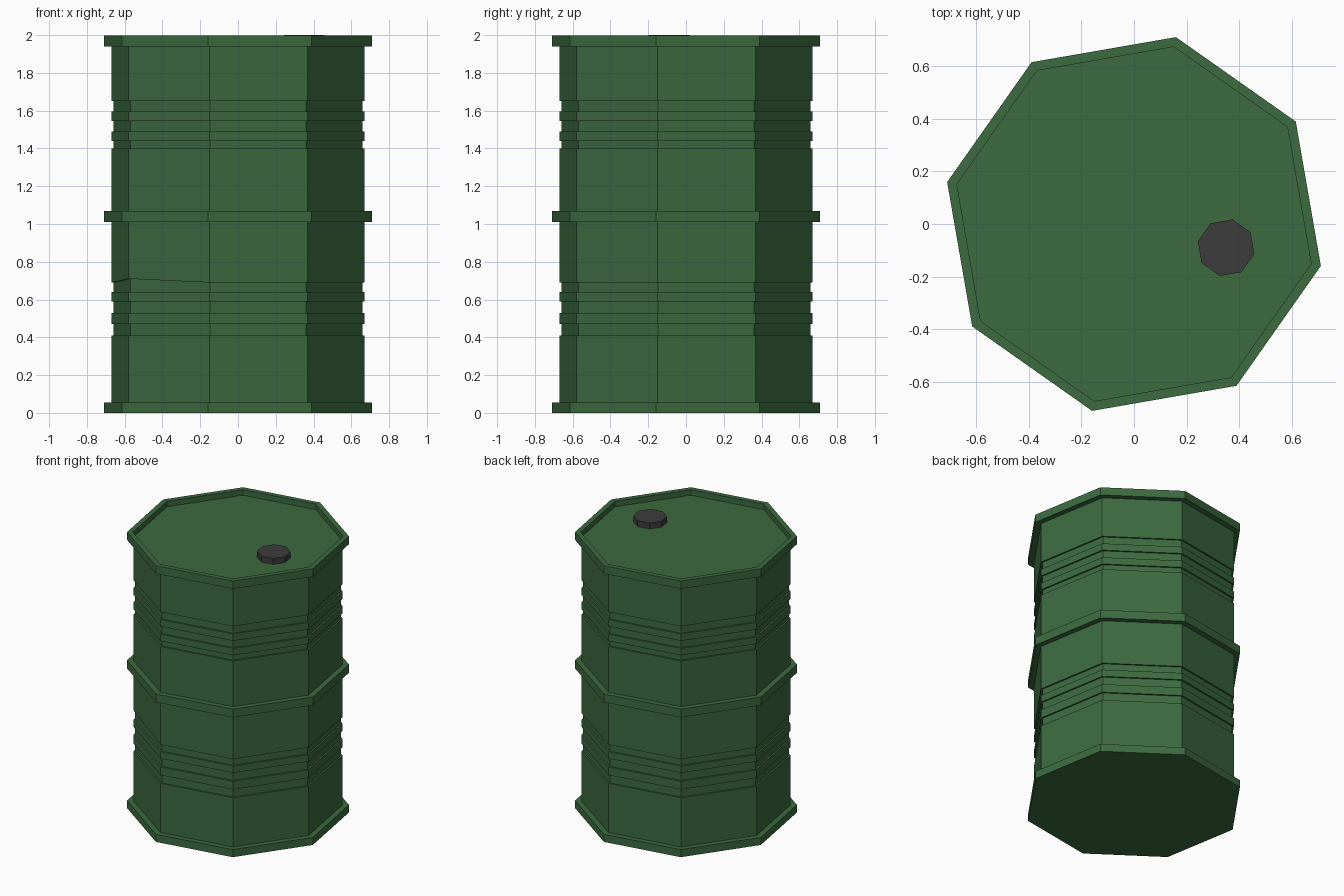
import bpy, bmesh, math

if "Cube" in bpy.data.objects:
    bpy.data.objects.remove(bpy.data.objects["Cube"])

SIDES = 8
TURN = math.radians(32.35)
BODY, GROOVE, RIM, LIP = 0.687, 0.675, 0.728, 0.69
LID_Z, RIM_Z = 1.957, 1.997


def material(name, color):
    m = bpy.data.materials.new(name)
    m.diffuse_color = (*color, 1)
    m.use_nodes = True
    m.node_tree.nodes["Principled BSDF"].inputs["Base Color"].default_value = m.diffuse_color
    return m


def lathe(name, profile, mat, center=(0, 0), dents=()):
    """Spin (radius, z) pairs into a capped flat-faced prism stack."""
    bm = bmesh.new()
    rings = []
    for r, z in profile:
        ring = []
        for k in range(SIDES):
            a = TURN + k * math.tau / SIDES
            ring.append(bm.verts.new((center[0] + r * math.cos(a),
                                      center[1] + r * math.sin(a), z)))
        rings.append(ring)
    for lo, hi in zip(rings, rings[1:]):
        for k in range(SIDES):
            n = (k + 1) % SIDES
            bm.faces.new((lo[k], lo[n], hi[n], hi[k]))
    bm.faces.new(rings[0][::-1])
    bm.faces.new(rings[-1])
    for z, corner, lift in dents:
        for (r, pz), ring in zip(profile, rings):
            if abs(pz - z) < 1e-4:
                ring[corner].co.z += lift
    bmesh.ops.recalc_face_normals(bm, faces=bm.faces)
    mesh = bpy.data.meshes.new(name)
    bm.to_mesh(mesh)
    bm.free()
    mesh.materials.append(mat)
    obj = bpy.data.objects.new(name, mesh)
    bpy.context.collection.objects.link(obj)
    return obj


green = material("green_paint", (0.045, 0.145, 0.05))
dark = material("dark_cap", (0.045, 0.045, 0.045))

# Drum shell: (radius, bottom, top) bands from the base rim to the top rim
bands = [(RIM, 0, 0.055), (BODY, 0.055, 0.41),
         (GROOVE, 0.41, 0.47), (BODY, 0.47, 0.53), (GROOVE, 0.53, 0.59),
         (BODY, 0.59, 0.64), (GROOVE, 0.64, 0.69), (BODY, 0.69, 1.01),
         (RIM, 1.01, 1.07), (BODY, 1.07, 1.40),
         (GROOVE, 1.40, 1.44), (BODY, 1.44, 1.49), (GROOVE, 1.49, 1.545),
         (BODY, 1.545, 1.595), (GROOVE, 1.595, 1.65), (BODY, 1.65, 1.94),
         (RIM, 1.94, RIM_Z)]
profile = [(r, z) for r, lo, hi in bands for z in (lo, hi)]
# Recessed lid inside the top rim
profile += [(LIP, RIM_Z), (LIP, LID_Z)]
# One front-left corner of the lower rib is bent slightly upward
lathe("drum", profile, green, dents=[(0.69, 4, 0.02)])

# Filler cap on the lid
lathe("filler_cap", [(0.11, LID_Z), (0.11, 2.0)], dark, center=(0.35, -0.09))
